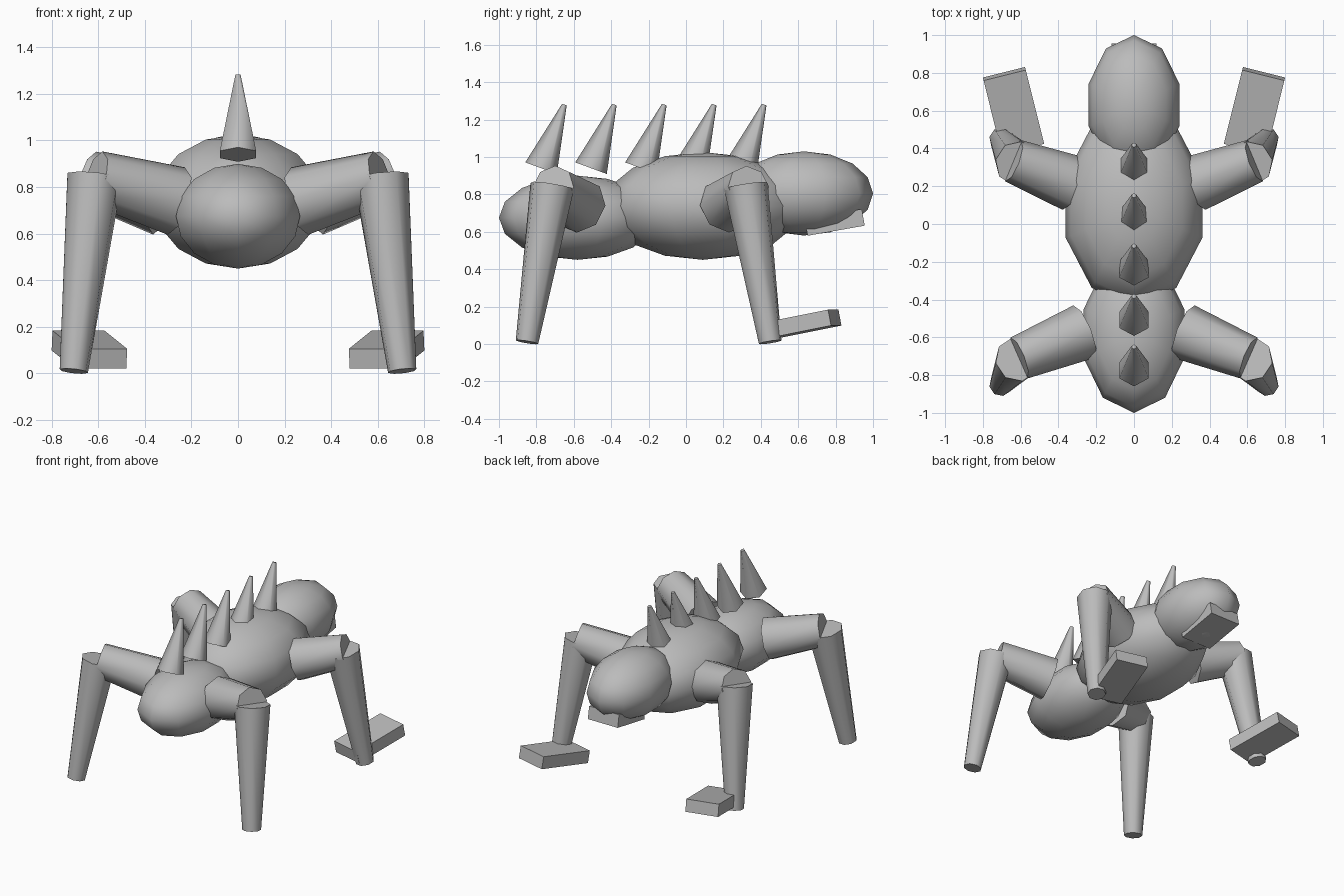
import bpy, math
from mathutils import Vector, Matrix

cube = bpy.data.objects.get("Cube")
if cube:
    bpy.data.objects.remove(cube, do_unlink=True)

grey = bpy.data.materials.new("plain grey")
grey.use_nodes = True
GREY = (0.5, 0.5, 0.5, 1)
grey.diffuse_color = GREY
grey.node_tree.nodes["Principled BSDF"].inputs["Base Color"].default_value = GREY


def finish(name):
    """Name the active object, colour it and smooth its gentle edges."""
    ob = bpy.context.object
    ob.name = ob.data.name = name
    ob.data.materials.append(grey)
    bpy.ops.object.shade_smooth_by_angle(angle=math.radians(62))
    return ob


def ellipsoid(name, centre, radii):
    bpy.ops.mesh.primitive_uv_sphere_add(segments=10, ring_count=8, radius=1, location=centre)
    bpy.context.object.scale = radii
    bpy.ops.object.transform_apply(location=False, rotation=False)
    return finish(name)


def limb(name, start, end, r1, r2, sides=8):
    """Tapered tube between two points."""
    a, b = Vector(start), Vector(end)
    bpy.ops.mesh.primitive_cone_add(vertices=sides, radius1=r1, radius2=r2, depth=(b - a).length,
                                    location=(a + b) / 2)
    bpy.context.object.rotation_euler = (b - a).to_track_quat('Z', 'Y').to_euler()
    return finish(name)


def block(name, centre, size, pitch, yaw=0):
    """Flat box that tips up towards +y, then turns about z."""
    bpy.ops.mesh.primitive_cube_add(size=1, location=centre)
    ob = bpy.context.object
    ob.scale = size
    turn = Matrix.Rotation(yaw, 3, 'Z') @ Matrix.Rotation(pitch, 3, 'X')
    ob.rotation_euler = turn.to_euler()
    return finish(name)


# Body masses
ellipsoid("abdomen", (0, -0.58, 0.675), (0.28, 0.42, 0.225))
ellipsoid("torso", (0, 0.09, 0.738), (0.38, 0.53, 0.288))
ellipsoid("head", (0, 0.63, 0.805), (0.252, 0.37, 0.225))
block("jaw", (0, 0.795, 0.65), (0.24, 0.31, 0.09), math.radians(10))

# Legs and the two flat feet, on both sides
for side, s in (("left", 1), ("right", -1)):
    limb(f"{side}_front_thigh", (s * 0.265, -0.57, 0.74), (s * 0.61, -0.71, 0.84), 0.15, 0.117)
    limb(f"{side}_front_shin", (s * 0.615, -0.715, 0.845), (s * 0.705, -0.85, 0.01), 0.12, 0.062)
    limb(f"{side}_back_thigh", (s * 0.325, 0.215, 0.74), (s * 0.64, 0.335, 0.84), 0.15, 0.117)
    limb(f"{side}_back_shin", (s * 0.615, 0.32, 0.845), (s * 0.705, 0.45, 0.01), 0.12, 0.062)
    block(f"{side}_foot", (s * 0.638, 0.60, 0.102), (0.23, 0.41, 0.087),
          math.radians(11), -s * math.radians(14))

# Row of leaning spikes along the back
for i in range(5):
    y = -0.775 + 0.267 * i
    limb(f"spike_{i + 1}", (0, y, 0.94), (0, y + 0.125, 1.28), 0.09, 0.013, 6)
